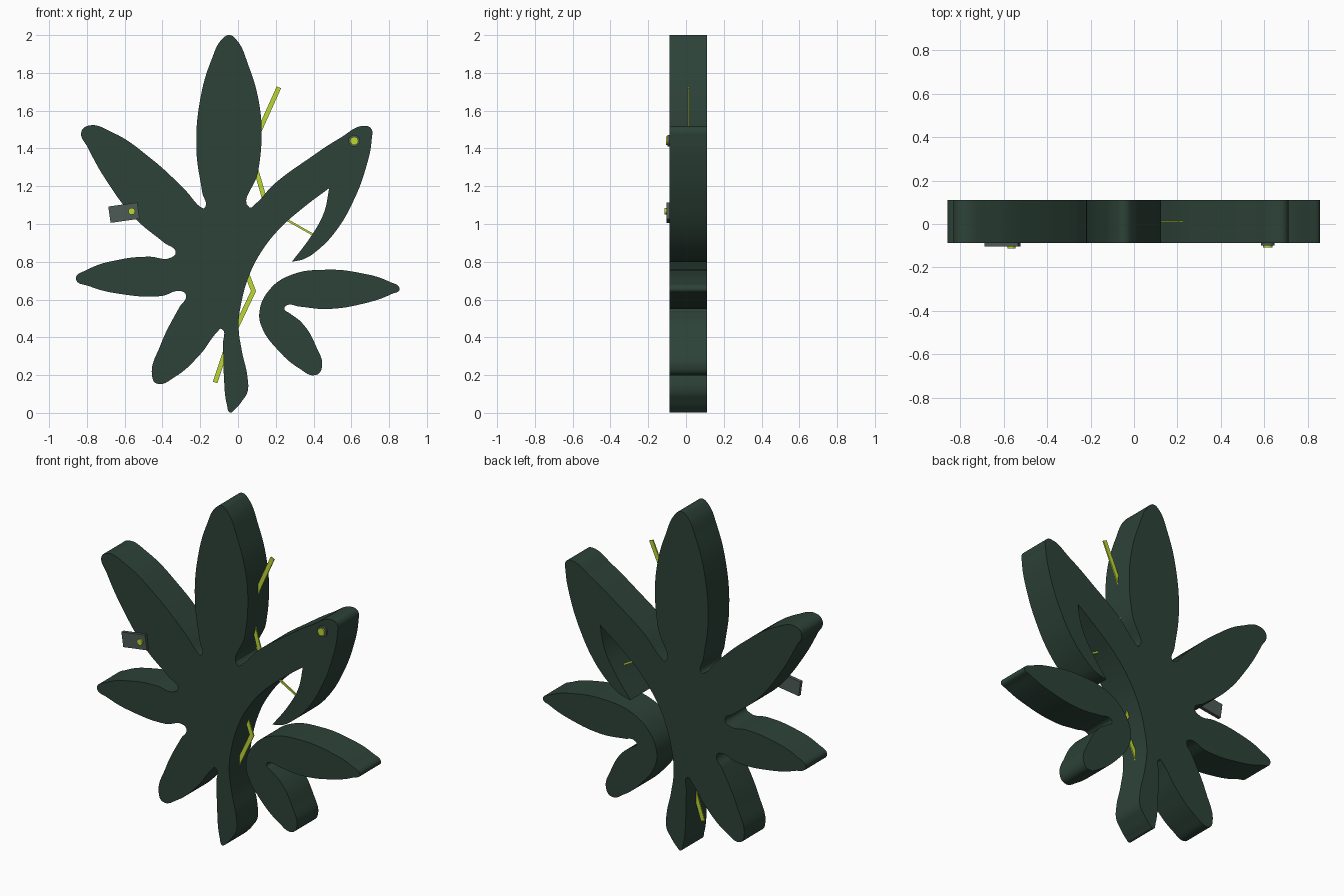
import bpy, math
from mathutils import Vector


def material(name, rgb):
    m = bpy.data.materials.new(name)
    m.diffuse_color = (*rgb, 1)
    return m


GREEN = material("dark_green", (0.026, 0.055, 0.040))
LIME = material("lime", (0.50, 0.68, 0.035))
SLATE = material("slate", (0.075, 0.105, 0.095))


def outline_solid(name, points, corners=(), y0=-0.087, y1=0.11):
    """Smooth closed outline in the xz plane, filled and extruded along y."""
    cu = bpy.data.curves.new(name, 'CURVE')
    cu.dimensions = '2D'
    cu.fill_mode = 'BOTH'
    cu.resolution_u = 8
    cu.extrude = (y1 - y0) / 2
    sp = cu.splines.new('BEZIER')
    sp.bezier_points.add(len(points) - 1)
    sp.use_cyclic_u = True
    for bp, p in zip(sp.bezier_points, points):
        bp.co = (p[0], p[1], 0)
        kind = 'VECTOR' if p in corners else 'AUTO'
        bp.handle_left_type = bp.handle_right_type = kind
    ob = bpy.data.objects.new(name, cu)
    bpy.context.collection.objects.link(ob)
    ob.rotation_euler.x = math.pi / 2
    ob.location.y = (y0 + y1) / 2
    bpy.ops.object.select_all(action='DESELECT')
    ob.select_set(True)
    bpy.context.view_layer.objects.active = ob
    bpy.ops.object.convert(target='MESH')
    ob = bpy.context.object
    ob.name = name
    ob.data.materials.clear()
    ob.data.materials.append(GREEN)
    bpy.ops.object.shade_smooth_by_angle(angle=math.radians(30))
    return ob


def box(name, center, size, mat, tilt=0.0):
    bpy.ops.mesh.primitive_cube_add(size=1, location=center, rotation=(0, tilt, 0))
    ob = bpy.context.object
    ob.name = name
    ob.scale = size
    ob.data.materials.append(mat)
    return ob


def disc(name, x, z, r, y0, y1, mat):
    bpy.ops.mesh.primitive_cylinder_add(vertices=16, radius=r, depth=y1 - y0,
                                        location=(x, (y0 + y1) / 2, z),
                                        rotation=(math.pi / 2, 0, 0))
    bpy.context.object.name = name
    bpy.context.object.data.materials.append(mat)


def strip(name, points, width):
    """Flat ribbon following a zigzag path inside the leaf."""
    for i, (a, b) in enumerate(zip(points, points[1:])):
        d = Vector(b) - Vector(a)
        c = (Vector(a) + Vector(b)) / 2
        box(f"{name}_{i}", (c.x, 0.013, c.y), (width, 0.008, d.length + width * 0.3),
            LIME, math.atan2(d.x, d.y))


# Main leaf, clockwise, one list per leaflet
top_right = [(-0.045, 2.0), (-0.008, 1.975), (0.055, 1.84), (0.108, 1.66),
             (0.125, 1.48), (0.105, 1.27), (0.06, 1.088)]
upper_right = [(0.09, 1.105), (0.19, 1.21), (0.38, 1.35), (0.54, 1.455), (0.67, 1.52),
               (0.705, 1.505), (0.708, 1.45), (0.675, 1.29), (0.61, 1.12), (0.52, 0.965),
               (0.42, 0.86), (0.35, 0.815), (0.285, 0.80), (0.39, 0.94), (0.455, 1.06),
               (0.483, 1.19)]
stem = [(0.35, 1.09), (0.22, 0.975), (0.125, 0.855), (0.06, 0.73), (0.015, 0.57),
        (0.003, 0.46), (0.02, 0.33), (0.05, 0.19), (0.05, 0.11), (0.025, 0.068),
        (-0.015, 0.02), (-0.042, 0.002), (-0.058, 0.04), (-0.075, 0.2), (-0.08, 0.36),
        (-0.088, 0.445)]
lower_left = [(-0.11, 0.428), (-0.2, 0.31), (-0.335, 0.19), (-0.43, 0.155),
              (-0.455, 0.195), (-0.41, 0.36), (-0.31, 0.56), (-0.275, 0.62),
              (-0.295, 0.643)]
left = [(-0.41, 0.618), (-0.625, 0.63), (-0.785, 0.67), (-0.858, 0.71),
        (-0.80, 0.757), (-0.625, 0.812), (-0.47, 0.827), (-0.36, 0.82), (-0.33, 0.85)]
upper_left = [(-0.39, 0.90), (-0.545, 1.03), (-0.70, 1.235), (-0.795, 1.405),
              (-0.83, 1.485), (-0.795, 1.52), (-0.665, 1.485), (-0.465, 1.35),
              (-0.28, 1.18), (-0.195, 1.088), (-0.178, 1.085)]
top_left = [(-0.19, 1.17), (-0.22, 1.39), (-0.2, 1.66), (-0.14, 1.87), (-0.083, 1.98)]
outline_solid("leaf_main",
              top_right + upper_right + stem + lower_left + left + upper_left + top_left,
              corners=[(0.285, 0.80), (0.483, 1.19)])

# Separate lower-right leaflet pair
outline_solid("leaf_small", [
    (0.855, 0.655), (0.80, 0.695), (0.64, 0.742), (0.47, 0.758), (0.28, 0.73),
    (0.165, 0.65), (0.113, 0.53), (0.13, 0.445), (0.2, 0.345), (0.325, 0.235),
    (0.41, 0.20), (0.443, 0.235), (0.41, 0.36), (0.34, 0.475), (0.27, 0.53),
    (0.245, 0.55), (0.26, 0.57), (0.325, 0.563), (0.47, 0.55), (0.67, 0.58),
    (0.815, 0.63)])

# Zigzag vein and its thin branch
strip("vein", [(0.215, 1.72), (0.066, 1.389), (0.147, 1.11), (0.0, 0.86),
               (0.082, 0.645), (-0.06, 0.345), (-0.12, 0.165)], 0.025)
strip("vein_branch", [(0.147, 1.085), (0.43, 0.925)], 0.011)

# Tab with stud on the left leaflet
box("tab", (-0.604, -0.094, 1.06), (0.155, 0.02, 0.087), SLATE, -math.radians(8))
disc("tab_stud", -0.563, 1.067, 0.018, -0.113, -0.10, LIME)

# Washer with stud on the right leaflet tip
disc("tip_washer", 0.615, 1.44, 0.031, -0.098, -0.08, SLATE)
disc("tip_stud", 0.615, 1.44, 0.022, -0.107, -0.09, LIME)
